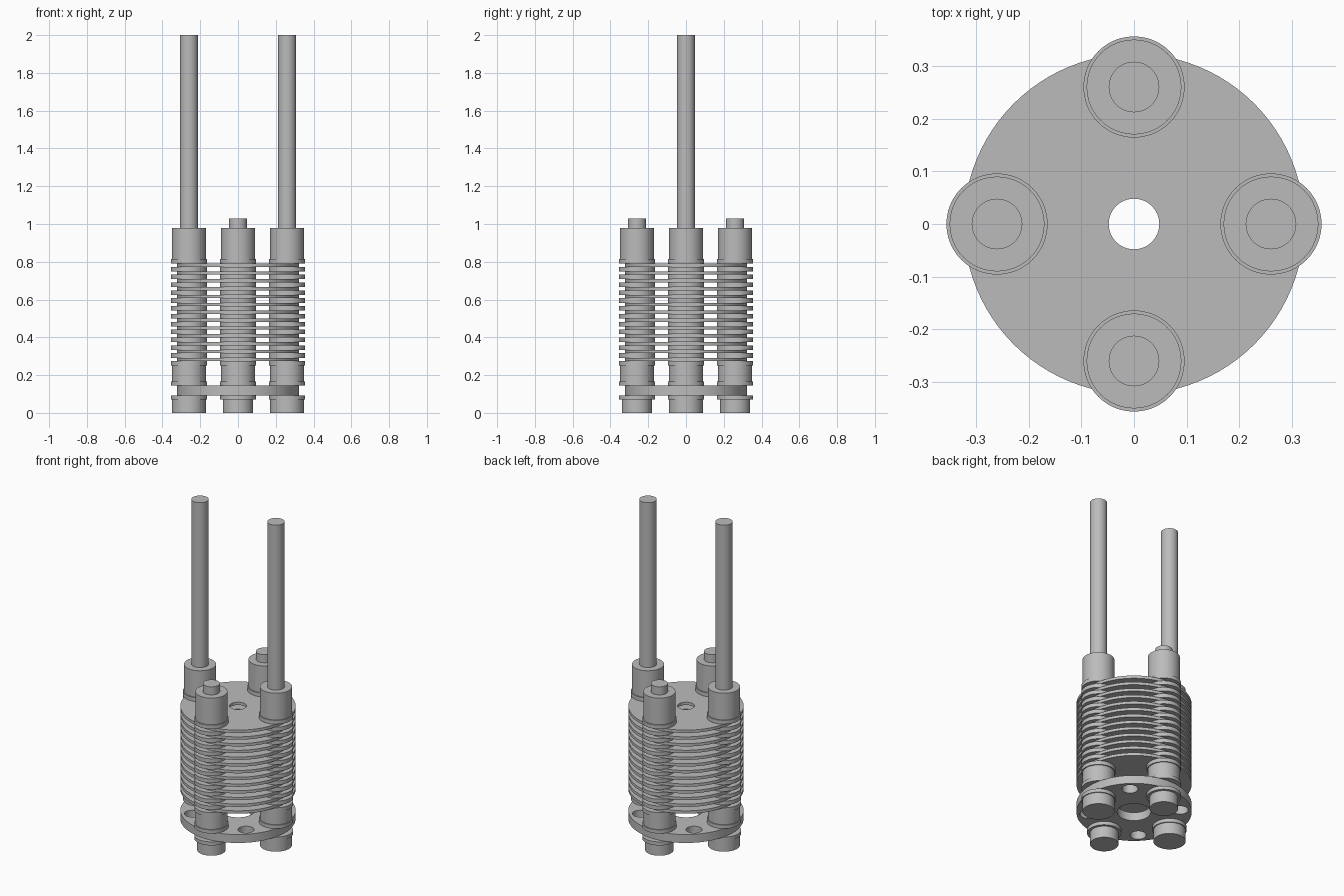
import bpy
from math import sin, cos, tau, radians

cube = bpy.data.objects.get("Cube")
if cube:
    bpy.data.objects.remove(cube, do_unlink=True)

grey = bpy.data.materials.new("plain grey")
grey.use_nodes = True
grey.diffuse_color = (0.5, 0.5, 0.5, 1)
grey.node_tree.nodes["Principled BSDF"].inputs["Base Color"].default_value = grey.diffuse_color

POST_RADIUS = 0.26
ROD_R, SLEEVE_R, FLANGE_R, PLATE_R = 0.048, 0.09, 0.096, 0.323
PITCH, RING_H, RINGS = 0.0416, 0.024, 14
STACK_TOP = 0.815


def finish(ob):
    """Smooth the round walls, keep the rims sharp."""
    bpy.ops.object.select_all(action='DESELECT')
    ob.select_set(True)
    bpy.context.view_layer.objects.active = ob
    if ob.type == 'CURVE':
        bpy.ops.object.convert(target='MESH')
        ob = bpy.context.object
    bpy.ops.object.shade_smooth_by_angle(angle=radians(30))
    ob.data.materials.clear()
    ob.data.materials.append(grey)


def cylinder(name, x, y, r, z0, z1):
    bpy.ops.mesh.primitive_cylinder_add(vertices=48, radius=r, depth=z1 - z0,
                                        location=(x, y, (z0 + z1) / 2))
    ob = bpy.context.object
    ob.name = name
    finish(ob)


def plate(name, z0, z1, holes):
    """Round plate with round holes, each given as (x, y, radius)."""
    curve = bpy.data.curves.new(name, 'CURVE')
    curve.dimensions = '2D'
    curve.fill_mode = 'BOTH'
    curve.extrude = (z1 - z0) / 2
    for cx, cy, r in [(0, 0, PLATE_R)] + holes:
        n = 96 if r == PLATE_R else 40
        spline = curve.splines.new('POLY')
        spline.points.add(n - 1)
        for i, p in enumerate(spline.points):
            a = tau * i / n
            p.co = (cx + r * cos(a), cy + r * sin(a), 0, 1)
        spline.use_cyclic_u = True
    ob = bpy.data.objects.new(name, curve)
    ob.location.z = (z0 + z1) / 2
    bpy.context.collection.objects.link(ob)
    finish(ob)


# Base plate: large centre hole and four holes between the posts
diagonals = [(POST_RADIUS * cos(tau * (i + 0.5) / 4),
              POST_RADIUS * sin(tau * (i + 0.5) / 4), 0.045) for i in range(4)]
plate("base_plate", 0.093, 0.145, [(0, 0, 0.095)] + diagonals)

# Stack of cooling plates, one under each spacer ring
for k in range(RINGS - 1):
    top = STACK_TOP - k * PITCH - RING_H
    plate(f"stack_plate_{k + 1}", top - PITCH + RING_H, top, [(0, 0, ROD_R)])

# Four posts: tall rods left and right, short rods front and back
stack_bottom = STACK_TOP - (RINGS - 1) * PITCH - RING_H
posts = {"left": (1, 0), "right": (-1, 0), "front": (0, -1), "back": (0, 1)}
for side, (dx, dy) in posts.items():
    x, y = dx * POST_RADIUS, dy * POST_RADIUS
    tall = dx != 0
    cylinder(f"{side}_rod", x, y, ROD_R, 0.03, 2.0 if tall else 1.03)
    cylinder(f"{side}_foot", x, y, SLEEVE_R if tall else 0.08, 0, 0.071)
    cylinder(f"{side}_foot_flange", x, y, FLANGE_R, 0.071, 0.093)
    cylinder(f"{side}_lower_flange", x, y, FLANGE_R, 0.145, 0.167)
    cylinder(f"{side}_lower_sleeve", x, y, SLEEVE_R, 0.167, stack_bottom)
    cylinder(f"{side}_upper_sleeve", x, y, SLEEVE_R, STACK_TOP, 0.98)
    for k in range(RINGS):
        z = STACK_TOP - k * PITCH
        cylinder(f"{side}_spacer_ring_{k + 1}", x, y, FLANGE_R, z - RING_H, z)
